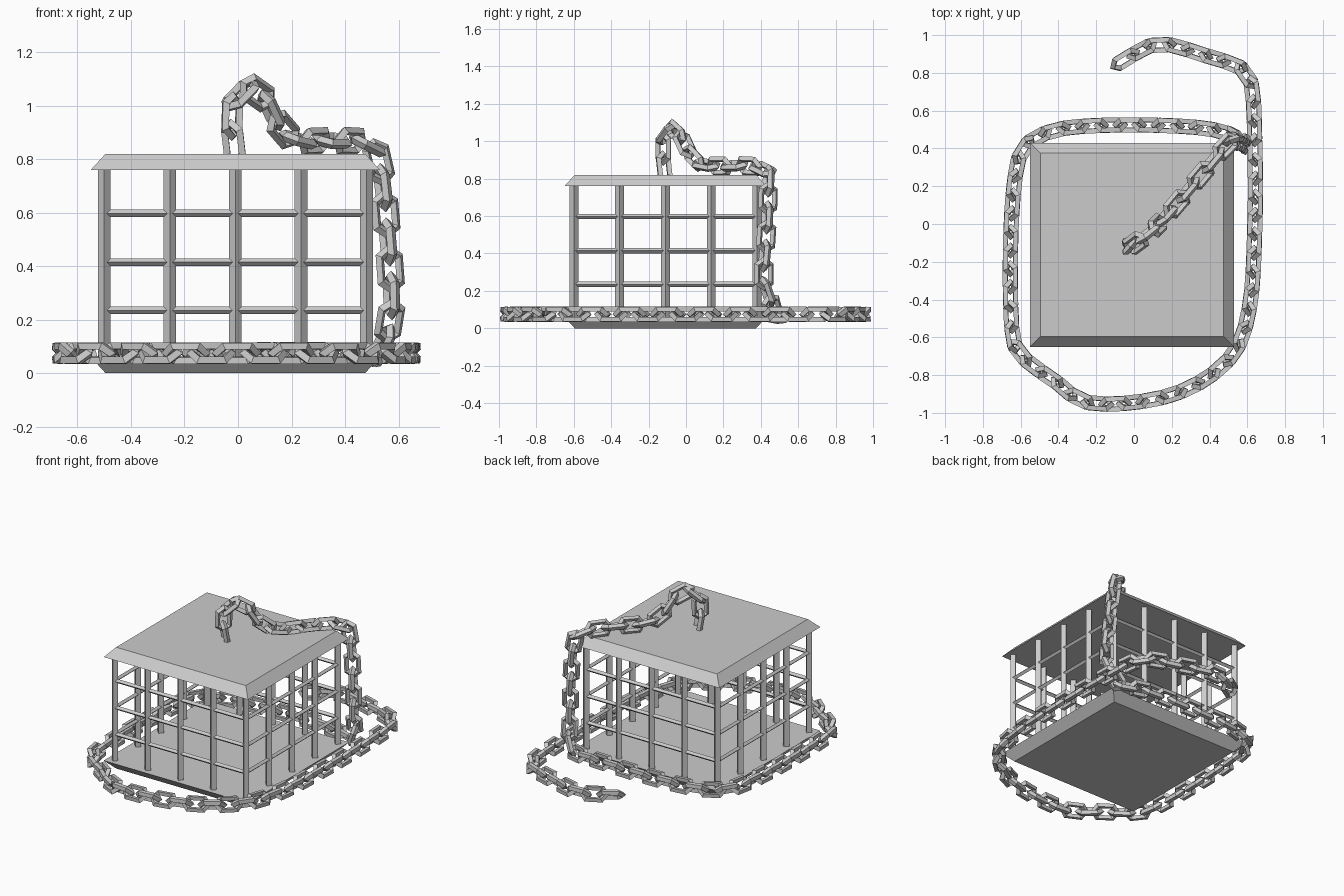
import bpy, bmesh, math
from mathutils import Vector, Matrix

if "Cube" in bpy.data.objects:
    bpy.data.objects.remove(bpy.data.objects["Cube"])

CX, CY = -0.01, -0.11      # cage centre
R = 0.245                  # post spacing


def finish(bm, name):
    bmesh.ops.recalc_face_normals(bm, faces=bm.faces)
    me = bpy.data.meshes.new(name)
    bm.to_mesh(me)
    bm.free()
    ob = bpy.data.objects.new(name, me)
    bpy.context.collection.objects.link(ob)
    return ob


def plate(name, z0, half0, z1, half1):
    bm = bmesh.new()
    rings = []
    for z, h in ((z0, half0), (z1, half1)):
        rings.append([bm.verts.new((CX + sx * h, CY + sy * h, z))
                      for sx, sy in ((-1, -1), (1, -1), (1, 1), (-1, 1))])
    a, b = rings
    bm.faces.new(a)
    bm.faces.new(b)
    for i in range(4):
        j = (i + 1) % 4
        bm.faces.new((a[i], a[j], b[j], b[i]))
    finish(bm, name)


def add_bar(bm, p, q, r):
    # four-sided bar with an edge facing outward
    p, q = Vector(p), Vector(q)
    d = q - p
    m = Matrix.Translation((p + q) / 2) @ d.to_track_quat('Z', 'Y').to_matrix().to_4x4()
    bmesh.ops.create_cone(bm, cap_ends=True, segments=4, radius1=r, radius2=r,
                          depth=d.length, matrix=m)


# Bevelled roof and floor
plate("cage_floor", 0.0, 0.485, 0.06, 0.54)
plate("cage_roof", 0.76, 0.54, 0.82, 0.485)

# Vertical posts around the square
bm = bmesh.new()
for i in range(-2, 3):
    for j in range(-2, 3):
        if max(abs(i), abs(j)) == 2:
            x, y = CX + i * R, CY + j * R
            add_bar(bm, (x, y, 0.04), (x, y, 0.78), 0.024)
finish(bm, "cage_posts")

# Horizontal rails on all four sides
bm = bmesh.new()
h = 2 * R
for z in (0.235, 0.415, 0.597):
    for s in (-1, 1):
        add_bar(bm, (CX - h, CY + s * h, z), (CX + h, CY + s * h, z), 0.014)
        add_bar(bm, (CX + s * h, CY - h, z), (CX + s * h, CY + h, z), 0.014)
finish(bm, "cage_rails")

# Chain path from the free end on the ground to the top of the roof
G = 0.075
path = [(-0.09, 0.845, G), (0.02, 0.91, G), (0.15, 0.955, G), (0.4, 0.885, G), (0.57, 0.825, G),
        (0.625, 0.72, G), (0.64, 0.4, G), (0.64, 0, G), (0.61, -0.45, G),
        (0.5, -0.72, G), (0.2, -0.905, G), (-0.22, -0.95, G), (-0.42, -0.83, G),
        (-0.61, -0.68, G), (-0.65, -0.5, G), (-0.65, 0, G), (-0.61, 0.35, G),
        (-0.52, 0.455, G), (-0.35, 0.51, G), (0, 0.525, G), (0.35, 0.51, G),
        (0.51, 0.475, 0.06), (0.56, 0.45, 0.15), (0.575, 0.415, 0.27),
        (0.56, 0.43, 0.5), (0.535, 0.44, 0.75), (0.5, 0.43, 0.85),
        (0.38, 0.29, 0.87), (0.22, 0.1, 0.87), (0.15, 0.02, 0.93),
        (0.1, -0.03, 1.03), (0.03, -0.085, 1.07), (-0.025, -0.125, 0.99),
        (-0.01, -0.11, 0.8)]
pts = [Vector(p) for p in path]
ext = [2 * pts[0] - pts[1]] + pts + [2 * pts[-1] - pts[-2]]
dense = []
for k in range(1, len(ext) - 2):
    a, b, c, d = ext[k - 1:k + 3]
    for n in range(24):
        t = n / 24
        dense.append(0.5 * (2 * b + (c - a) * t + (2 * a - 5 * b + 4 * c - d) * t * t
                            + (3 * b - a - 3 * c + d) * t ** 3))
dense.append(pts[-1])

# Evenly spaced joints along the path
PITCH = 0.1
joints, gap = [dense[0]], 0.0
for a, b in zip(dense, dense[1:]):
    gap += (b - a).length
    if gap >= PITCH:
        joints.append(b)
        gap -= PITCH

# Six-cornered links, each turned a quarter against the last
L, W, T = 0.074, 0.038, 0.019
corners = [(L, 0), (L * 0.62, W), (-L * 0.62, W), (-L, 0), (-L * 0.62, -W), (L * 0.62, -W)]
bm = bmesh.new()
up = Vector((0, 0, 1))
prev = None
for k, (a, b) in enumerate(zip(joints, joints[1:])):
    t = (b - a).normalized()
    if prev:
        up = prev.rotation_difference(t) @ up
    prev = t
    up = (up - up.dot(t) * t).normalized()
    roll = Matrix.Rotation(math.radians(45 if k % 2 else -45), 3, t)
    v = roll @ up
    w = t.cross(v)
    mid = (a + b) / 2
    rings = []
    for x, y in corners:
        out = Vector((x * 0.7, y * 1.3)).normalized()
        o = t * out.x + v * out.y
        c = mid + t * x + v * y
        rings.append([bm.verts.new(c + o * (T * i) + w * (T * j))
                      for i, j in ((1, 0), (0, 1), (-1, 0), (0, -1))])
    for i in range(6):
        p, q = rings[i], rings[(i + 1) % 6]
        for j in range(4):
            bm.faces.new((p[j], p[(j + 1) % 4], q[(j + 1) % 4], q[j]))
finish(bm, "chain")
